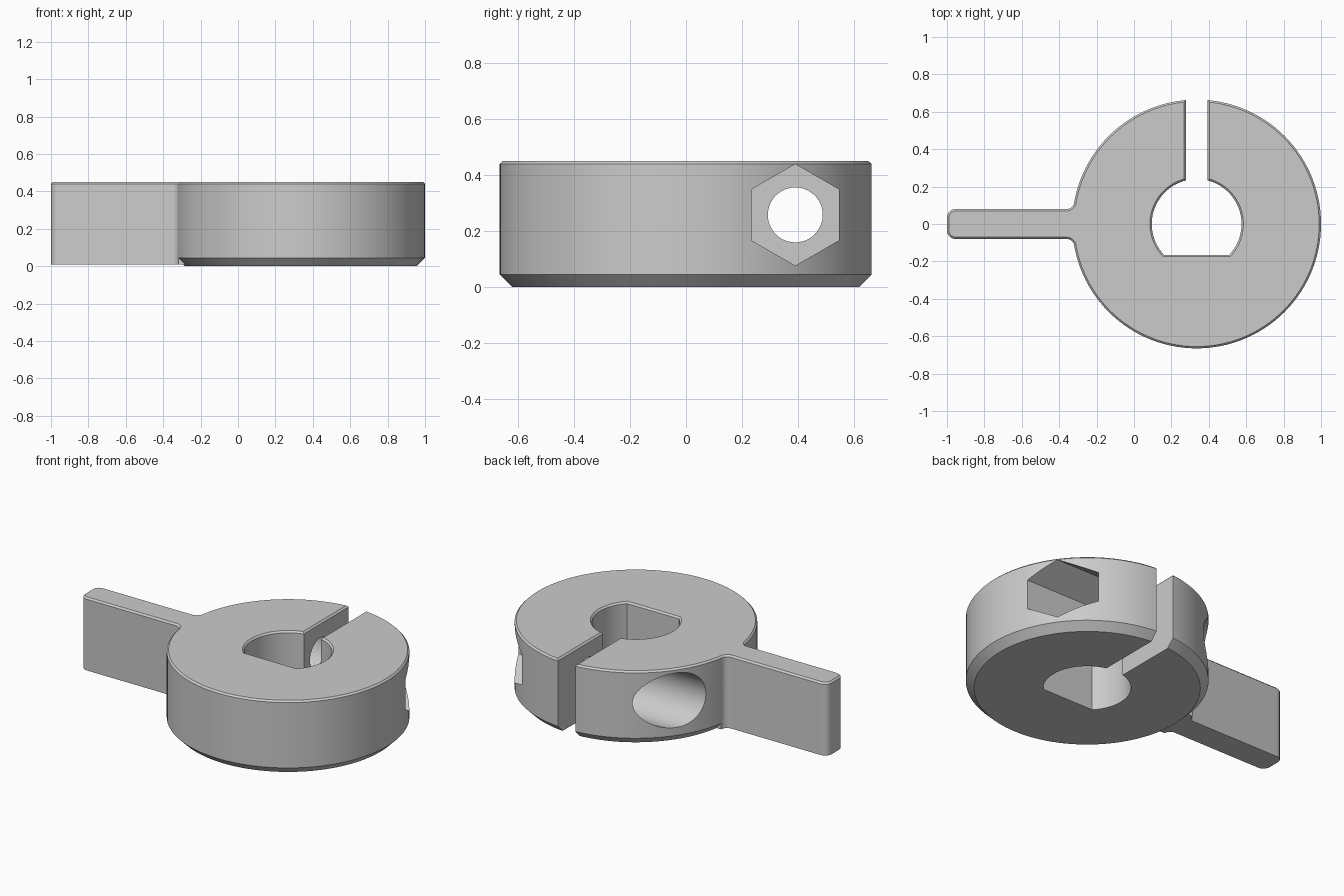
import bpy, bmesh, math
from mathutils import Matrix, Vector

if "Cube" in bpy.data.objects:
    bpy.data.objects.remove(bpy.data.objects["Cube"])

CX, RADIUS, HEIGHT = 0.335, 0.665, 0.45
EDGE = 0.01                                   # fine top chamfer
SCREW_Y, SCREW_Z = 0.39, 0.258

grey = bpy.data.materials.new("light_grey")
grey.use_nodes = True
colour = (0.6, 0.6, 0.6, 1)
grey.diffuse_color = colour
grey.node_tree.nodes["Principled BSDF"].inputs["Base Color"].default_value = colour


def arc(cx, cy, r, start, end, steps):
    angles = [math.radians(start + (end - start) * i / steps) for i in range(steps + 1)]
    return [Vector((cx + r * math.cos(a), cy + r * math.sin(a))) for a in angles]


def offset(points, d):
    """Mitred offset of a counter-clockwise outline; positive grows it."""
    result = []
    for i, p in enumerate(points):
        a = (p - points[i - 1]).normalized()
        b = (points[(i + 1) % len(points)] - p).normalized()
        na, nb = Vector((a.y, -a.x)), Vector((b.y, -b.x))
        result.append(p + (na + nb) * d / (1 + na.dot(nb)))
    return result


def prism(name, outline, levels, matrix=Matrix()):
    """Stack offset copies of an outline at (height, offset) levels."""
    bm = bmesh.new()
    rings = [[bm.verts.new((p.x, p.y, h)) for p in offset(outline, d)] for h, d in levels]
    n = len(outline)
    for low, high in zip(rings, rings[1:]):
        for i in range(n):
            j = (i + 1) % n
            bm.faces.new((low[i], low[j], high[j], high[i]))
    bm.faces.new(rings[0][::-1])
    bm.faces.new(rings[-1])
    bm.transform(matrix)
    mesh = bpy.data.meshes.new(name)
    bm.to_mesh(mesh)
    bm.free()
    mesh.materials.append(grey)
    obj = bpy.data.objects.new(name, mesh)
    bpy.context.collection.objects.link(obj)
    return obj


def combine(target, tool, operation):
    mod = target.modifiers.new(tool.name, 'BOOLEAN')
    mod.object, mod.operation, mod.solver = tool, operation, 'EXACT'
    bpy.ops.object.select_all(action='DESELECT')
    bpy.context.view_layer.objects.active = target
    target.select_set(True)
    bpy.ops.object.modifier_apply(modifier=mod.name)
    bpy.data.objects.remove(tool)


# Collar: disc with a wide bottom chamfer and a fine top one
collar = prism("clamp_collar", arc(CX, 0, RADIUS, 0, 360, 120)[:-1],
               [(0, -0.045), (0.045, 0), (HEIGHT - EDGE, 0), (HEIGHT, -EDGE)])

# Lever arm: rounded tip, small fillets where it meets the collar
half, tip, fillet = 0.08, 0.045, 0.04
root = CX - math.sqrt(RADIUS ** 2 - (half + fillet) ** 2)
upper = [Vector((-0.15, half + fillet)), Vector((root + 0.02, half + fillet))]
upper += arc(root - fillet, half + fillet, fillet, 0, -90, 5)
upper += arc(-1 + tip, half - tip, tip, 90, 180, 5)
lower = [Vector((p.x, -p.y)) for p in reversed(upper)]
arm = prism("lever_arm", upper + lower,
            [(0.01, 0), (HEIGHT - EDGE, 0), (HEIGHT, -EDGE)])
combine(collar, arm, 'UNION')

# Flat-sided bore joined to the clamping slot, flared at the top edge
bore_r, flat, slot = 0.24, 0.165, 0.058
corner = math.degrees(math.asin(flat / bore_r))
mouth = math.degrees(math.acos(slot / bore_r))
bore = arc(CX, 0, bore_r, -corner, mouth, 24)
bore += [Vector((CX + slot, 1)), Vector((CX - slot, 1))]
bore += arc(CX, 0, bore_r, 180 - mouth, 180 + corner, 24)
combine(collar, prism("bore_cutter", bore,
        [(-0.1, 0), (HEIGHT - EDGE, 0), (HEIGHT + EDGE, 2 * EDGE)]), 'DIFFERENCE')

# Clamp screw: through hole, round head recess on the right, nut pocket on the left
sideways = Matrix(((0, 0, 1, 0), (1, 0, 0, SCREW_Y), (0, 1, 0, SCREW_Z), (0, 0, 0, 1)))
for name, r, sides, x0, x1 in (("screw_hole", 0.098, 48, -0.6, 1.2),
                               ("head_recess", 0.165, 64, -0.6, 0.24),
                               ("nut_pocket", 0.181, 6, 0.425, 1.2)):
    outline = arc(0, 0, r, 90, 450, sides)[:-1]
    combine(collar, prism(name, outline, [(x0, 0), (x1, 0)], sideways), 'DIFFERENCE')

bpy.ops.object.shade_smooth_by_angle(angle=math.radians(25))
